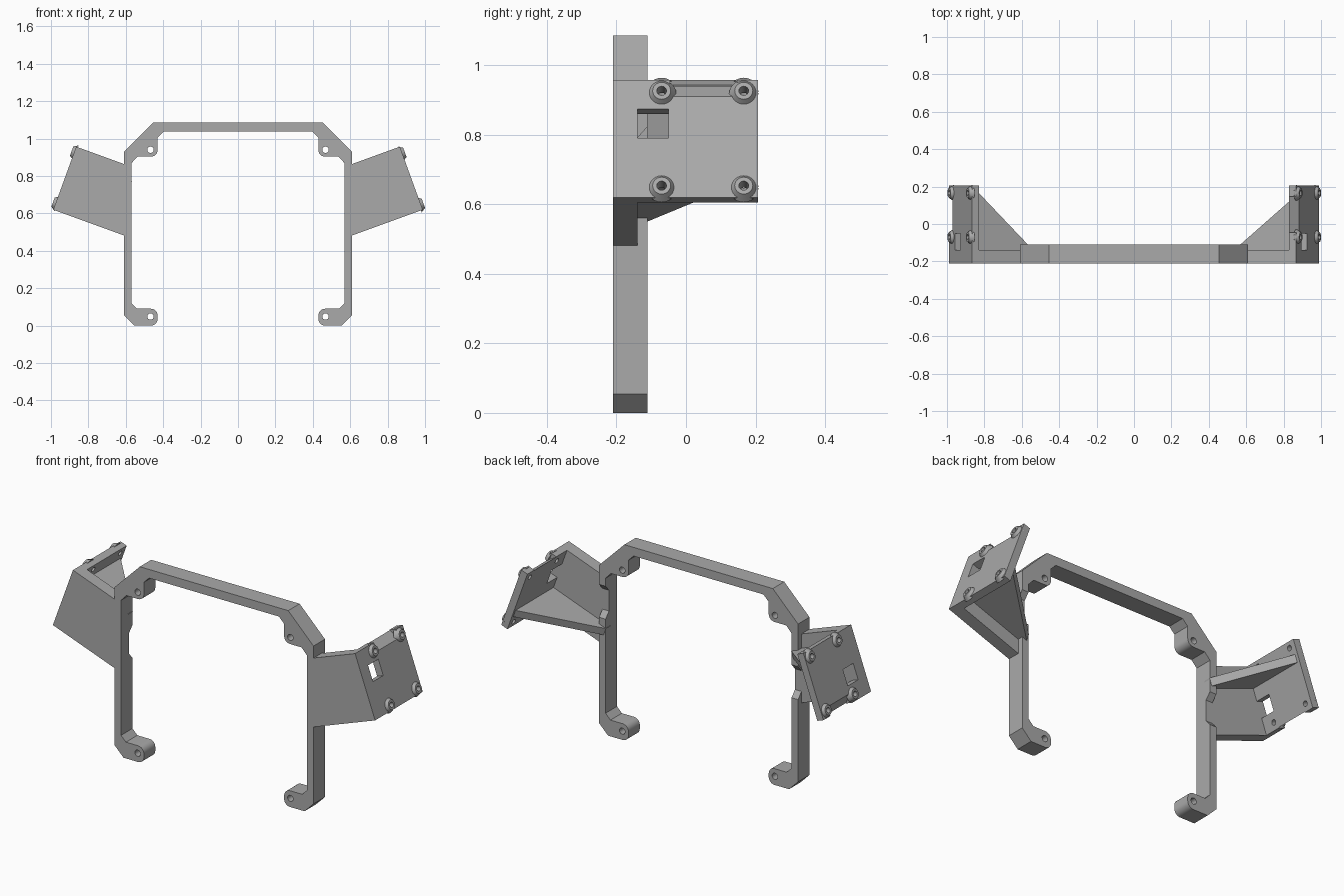
import bpy, bmesh, math
from mathutils import Matrix, Vector

cube = bpy.data.objects.get("Cube")
if cube:
    bpy.data.objects.remove(cube, do_unlink=True)

grey = bpy.data.materials.new("matte_grey")
grey.use_nodes = True
grey.diffuse_color = (0.4, 0.4, 0.4, 1)
grey.node_tree.nodes["Principled BSDF"].inputs["Base Color"].default_value = (0.4, 0.4, 0.4, 1)

FRONT, BACK, DEPTH_END = -0.21, -0.11, 0.207
TILT = math.radians(20)
V0, V1 = 0.244, 0.603          # lower and upper edge of a wing, across the tilt
U_IN, U_OUT = 1.10, 1.14       # inner and outer plate faces, along the tilt


def make_object(name, bm):
    bmesh.ops.recalc_face_normals(bm, faces=bm.faces)
    mesh = bpy.data.meshes.new(name)
    bm.to_mesh(mesh)
    bm.free()
    mesh.materials.append(grey)
    obj = bpy.data.objects.new(name, mesh)
    bpy.context.collection.objects.link(obj)
    return obj


def prism(name, pts, a, b, place):
    """Extrude a 2D outline from a to b; place maps (p, q, depth) to a point."""
    bm = bmesh.new()
    base = bm.faces.new([bm.verts.new(place(p, q, a)) for p, q in pts])
    end = bmesh.ops.extrude_face_region(bm, geom=[base])["geom"]
    shift = Vector(place(0, 0, b)) - Vector(place(0, 0, a))
    bmesh.ops.translate(bm, verts=[e for e in end if isinstance(e, bmesh.types.BMVert)], vec=shift)
    return make_object(name, bm)


def circle(x, y, r, n=24):
    return [(x + r * math.cos(i * math.tau / n), y + r * math.sin(i * math.tau / n)) for i in range(n)]


def arc(x, y, r, start, end, n=6):
    angles = [math.radians(start + (end - start) * i / n) for i in range(n + 1)]
    return [(x + r * math.cos(t), y + r * math.sin(t)) for t in angles]


def combine(obj, others, operation):
    for other in others:
        mod = obj.modifiers.new("combine", "BOOLEAN")
        mod.operation, mod.solver, mod.object = operation, "EXACT", other
    bpy.context.view_layer.update()
    graph = bpy.context.evaluated_depsgraph_get()
    mesh = bpy.data.meshes.new_from_object(obj.evaluated_get(graph))
    obj.modifiers.clear()
    obj.data = mesh
    for other in others:
        bpy.data.objects.remove(other, do_unlink=True)


def smooth(obj):
    bpy.ops.object.select_all(action="DESELECT")
    obj.select_set(True)
    bpy.context.view_layer.objects.active = obj
    bpy.ops.object.shade_smooth_by_angle(angle=math.radians(30))


def upright(x, z, y):
    return (x, y, z)


# Arch frame: half outline with rounded hooks, mirrored
half = [(0.455, 1.085), (0.61, 0.93), (0.61, 0.055), (0.555, 0)]
half += arc(0.465, 0.035, 0.035, 270, 180) + arc(0.465, 0.055, 0.035, 180, 90)
half += [(0.54, 0.09), (0.57, 0.12), (0.57, 0.868), (0.537, 0.903)]
half += arc(0.465, 0.938, 0.035, 270, 180)
half += [(0.43, 1.005), (0.398, 1.037)]
frame = prism("arch_frame", half + [(-x, z) for x, z in reversed(half)], FRONT, BACK, upright)

# Screw holes in the hooks and shallow reliefs in the back of the columns
cutters = []
for side in (-1, 1):
    for z in (0.048, 0.94):
        cutters.append(prism("hole_cutter", circle(side * 0.468, z, 0.017), FRONT - 0.1, BACK + 0.1, upright))
    relief = [(-0.10, 0.50), (-0.14, 0.545), (-0.14, 0.66), (-0.10, 0.705)]
    if side > 0:
        relief = [(y, 1.335 - z) for y, z in relief]
    cutters.append(prism("relief_cutter", relief, side * 0.55, side * 0.63, lambda y, z, x: (x, y, z)))
combine(frame, cutters, "DIFFERENCE")
smooth(frame)


def build_wing(name, side):
    """The right wing is the left one turned over, so v runs the other way."""
    c, s = math.cos(TILT), math.sin(TILT)

    def flip(v):
        return v if side > 0 else V0 + V1 - v

    def to_world(u, y, v):
        v = flip(v)
        return (side * (u * c - v * s), y, u * s + v * c)

    def u_at(x, v):
        return (x + flip(v) * s) / c

    def section(u, v, y):
        return to_world(u, y, v)

    def face_on(y, v, u):
        return to_world(u, y, v)

    # Front wall joining the column to the plate
    wall = [(u_at(0.61, V0), V0), (U_IN, V0), (U_IN, V1), (u_at(0.61, V1), V1)]
    prism(name + "_front_wall", wall, FRONT, -0.14, section)

    # Triangular gusset
    start = u_at(0.575, 0.34)
    web = [(start, -0.15), (U_IN + 0.01, -0.15), (U_IN + 0.01, 0.2), (start, BACK)]
    prism(name + "_gusset", web, 0.318, 0.36, to_world_flat := lambda u, y, v: to_world(u, y, v))

    # Tilted mounting plate with a window and a bevelled notch
    plate = prism(name + "_mounting_plate", [(U_IN, V0), (U_OUT, V0), (U_OUT, V1), (U_IN, V1)],
                  FRONT, DEPTH_END, section)
    window = prism("window_cutter", [(-0.14, 0.426), (-0.05, 0.426), (-0.05, 0.514), (-0.14, 0.514)],
                   U_IN - 0.05, U_OUT + 0.05, face_on)
    notch = prism("notch_cutter", [(U_OUT + 0.02, 0.53), (U_IN - 0.01, 0.612), (U_OUT + 0.02, 0.65)],
                  -0.046, 0.146, section)
    combine(plate, [window, notch], "DIFFERENCE")

    # Conical screw bosses, drilled through
    spots = [(y, v) for y in (-0.07, 0.166) for v in (0.275, 0.565)]
    axis = Vector((side * c, 0, s))
    turn = axis.to_track_quat("Z", "Y").to_matrix().to_4x4()
    bosses, drills = [], []
    for y, v in spots:
        bm = bmesh.new()
        middle = Matrix.Translation(to_world(U_OUT + 0.0025, y, v))
        bmesh.ops.create_cone(bm, cap_ends=True, segments=24, radius1=0.042, radius2=0.026,
                              depth=0.025, matrix=middle @ turn)
        bosses.append(make_object("boss", bm))
        drills.append(prism("drill", circle(y, v, 0.014, 16), U_IN - 0.05, U_OUT + 0.05, face_on))
    combine(plate, bosses, "UNION")
    combine(plate, drills, "DIFFERENCE")
    smooth(plate)


build_wing("left_wing", 1)
build_wing("right_wing", -1)
